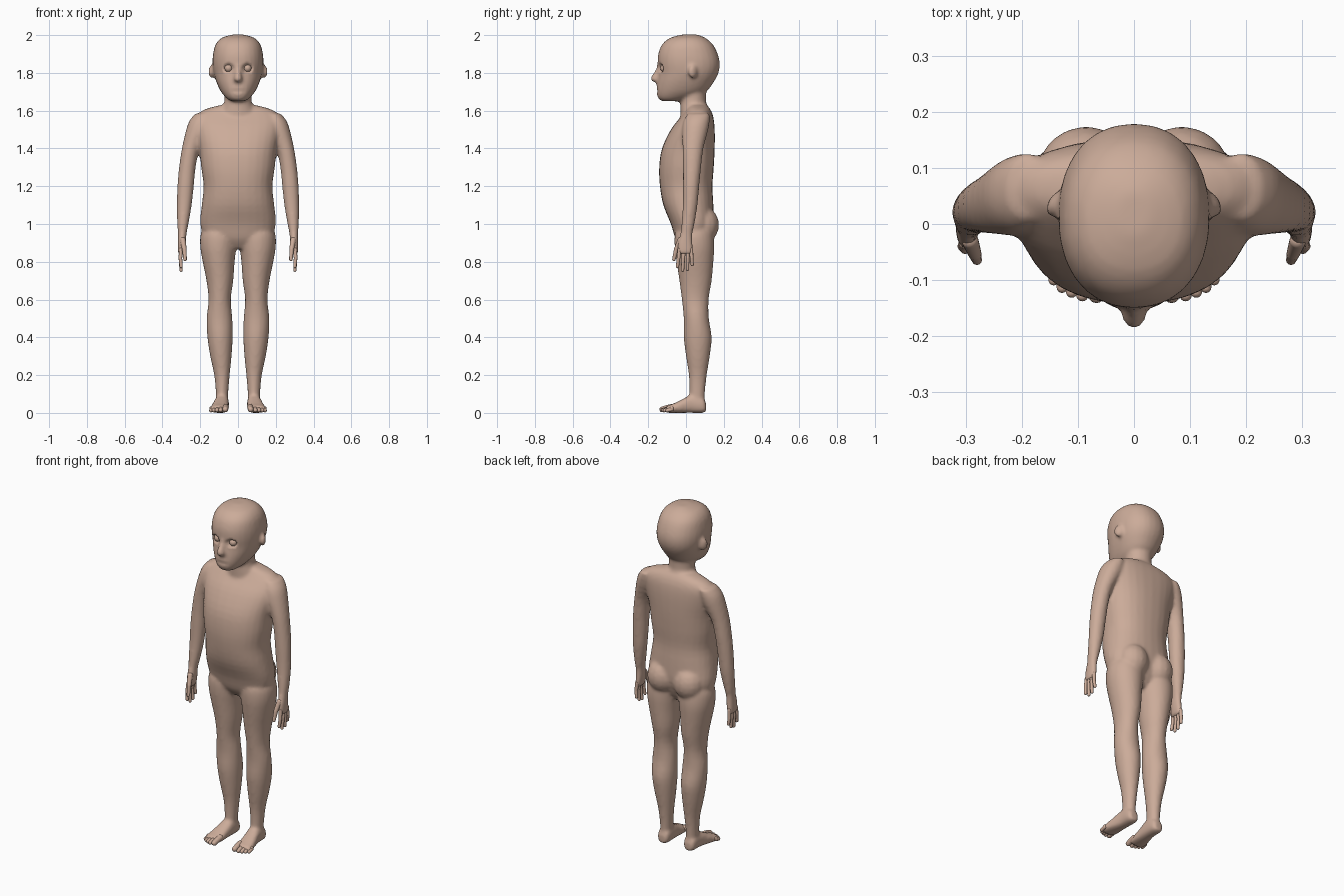
import bpy, bmesh, math
from mathutils import Vector, Matrix


def loft(bm, rows, side=1, power=2.0, along_y=False, n=28, sub=3):
    """Closed skin through rows of (level, x0, x1, d0, d1) bounds, splined between rows."""
    fine = []
    for i in range(len(rows) - 1):
        a, b, c, d = [rows[max(0, min(len(rows) - 1, i + k))] for k in (-1, 0, 1, 2)]
        for j in range(sub):
            t = j / sub
            fine.append([0.5 * (2 * q + (r - p) * t + (2 * p - 5 * q + 4 * r - s) * t * t
                         + (3 * q - p - 3 * r + s) * t ** 3) for p, q, r, s in zip(a, b, c, d)])
    fine.append(rows[-1])
    rings = []
    for lv, x0, x1, d0, d1 in fine:
        ring = []
        for k in range(n):
            c, s = math.cos(2 * math.pi * k / n), math.sin(2 * math.pi * k / n)
            x = (x0 + x1) / 2 + (x1 - x0) / 2 * math.copysign(abs(c) ** (2 / power), c)
            d = (d0 + d1) / 2 + (d1 - d0) / 2 * math.copysign(abs(s) ** (2 / power), s)
            ring.append(bm.verts.new((side * x, lv, d) if along_y else (side * x, d, lv)))
        rings.append(ring)
    faces = [bm.faces.new(rings[0]), bm.faces.new(rings[-1][::-1])]
    for r, q in zip(rings, rings[1:]):
        for k in range(n):
            m = (k + 1) % n
            faces.append(bm.faces.new((r[k], q[k], q[m], r[m])))
    bmesh.ops.recalc_face_normals(bm, faces=faces)


def ball(bm, loc, radii, rot=None):
    m = Matrix.Translation(loc) @ (rot or Matrix()) @ Matrix.Diagonal((*radii, 1))
    bmesh.ops.create_uvsphere(bm, u_segments=16, v_segments=10, radius=1, matrix=m)


def digit(bm, pts, r0, r1, side):
    """Tapered finger or toe with rounded joints."""
    pts = [Vector((side * p[0], p[1], p[2])) for p in pts]
    last = len(pts) - 1
    for i in range(last):
        a, b = pts[i], pts[i + 1]
        ra, rb = [r0 + (r1 - r0) * k / last for k in (i, i + 1)]
        rot = (b - a).to_track_quat('Z', 'Y').to_matrix().to_4x4()
        bmesh.ops.create_cone(bm, cap_ends=False, segments=16, radius1=ra, radius2=rb,
                              depth=(b - a).length, matrix=Matrix.Translation((a + b) / 2) @ rot)
        ball(bm, a, (ra,) * 3)
        ball(bm, b, (rb,) * 3)


def make(name, bm):
    me = bpy.data.meshes.new(name)
    bm.to_mesh(me)
    bm.free()
    ob = bpy.data.objects.new(name, me)
    bpy.context.collection.objects.link(ob)
    me.materials.append(skin)
    me.shade_smooth()
    return ob


def fuse(ob, voxel, steps):
    """Merge the overlapping parts into one smooth skin, evaluated once."""
    rm = ob.modifiers.new("fuse", 'REMESH')
    rm.mode, rm.voxel_size = 'VOXEL', voxel
    sm = ob.modifiers.new("soften", 'SMOOTH')
    sm.factor, sm.iterations = 0.5, steps
    dg = bpy.context.evaluated_depsgraph_get()
    me = bpy.data.meshes.new_from_object(ob.evaluated_get(dg))
    ob.modifiers.clear()
    ob.data = me
    me.materials.clear()
    me.materials.append(skin)


skin = bpy.data.materials.new("skin")
skin.diffuse_color = (0.60, 0.41, 0.32, 1)

bm = bmesh.new()
# Torso
loft(bm, [(0.87, -.09, .09, -.02, .09), (0.92, -.17, .17, -.055, .12), (1.0, -.2, .2, -.08, .145),
          (1.1, -.192, .192, -.12, .145), (1.2, -.182, .182, -.138, .14), (1.3, -.195, .195, -.142, .147),
          (1.4, -.205, .205, -.127, .152), (1.5, -.225, .225, -.08, .152), (1.565, -.225, .225, -.03, .145),
          (1.605, -.18, .18, .0, .13), (1.63, -.09, .09, .01, .11)], power=2.3)
# Neck
loft(bm, [(1.55, -.11, .11, -.03, .135), (1.61, -.088, .088, -.03, .12), (1.65, -.072, .072, -.03, .106),
          (1.75, -.075, .075, -.03, .11)])
# Head
loft(bm, [(1.65, -.035, .035, -.125, -.03), (1.665, -.06, .06, -.147, .02), (1.70, -.09, .09, -.156, .105),
          (1.75, -.114, .114, -.153, .146), (1.80, -.129, .129, -.146, .172), (1.85, -.135, .135, -.15, .179),
          (1.90, -.132, .132, -.147, .168), (1.95, -.119, .119, -.127, .143), (1.985, -.087, .087, -.085, .103),
          (2.003, -.03, .03, -.02, .06)], power=2.2)
# Nose
loft(bm, [(1.86, -.01, .01, -.15, -.12), (1.82, -.014, .014, -.16, -.12), (1.785, -.02, .02, -.182, -.12),
          (1.765, -.023, .023, -.189, -.12), (1.752, -.018, .018, -.172, -.12)], n=16)
for s in (1, -1):
    # Leg
    loft(bm, [(1.0, .03, .17, -.03, .13), (.95, .002, .197, -.058, .145), (.88, .008, .2, -.06, .15),
              (.8, .018, .187, -.05, .145), (.7, .025, .167, -.035, .136), (.6, .038, .156, -.022, .12),
              (.5, .03, .166, -.012, .121), (.4, .028, .162, -.012, .136), (.3, .034, .147, .0, .126),
              (.2, .044, .126, .015, .11), (.1, .052, .117, .018, .1), (.03, .055, .115, .01, .1)], s)
    # Buttock
    ball(bm, (s * .085, .085, .995), (.09, .09, .1))
    # Foot
    loft(bm, [(.106, .065, .105, .005, .05), (.09, .05, .12, 0, .08), (.03, .048, .124, 0, .095),
              (-.02, .05, .135, 0, .072), (-.065, .05, .146, 0, .05), (-.105, .056, .146, 0, .036)],
         s, 2.5, True)
    # Arm and palm
    loft(bm, [(1.585, .15, .225, .01, .125), (1.55, .14, .255, -.01, .125), (1.5, .15, .274, -.02, .118),
              (1.4, .203, .297, -.018, .092), (1.3, .224, .312, -.016, .08), (1.2, .234, .321, -.016, .07),
              (1.1, .245, .324, -.017, .061), (1.0, .262, .322, -.024, .045), (.95, .272, .318, -.03, .035),
              (.9, .276, .318, -.045, .036), (.86, .282, .318, -.046, .038), (.84, .288, .316, -.04, .032)], s)
    # Ear
    ball(bm, (s * .14, .036, 1.807), (.014, .026, .036), Matrix.Rotation(s * .5, 4, 'Z'))
body = make("body", bm)
fuse(body, .0095, 5)

# Eye sockets, mouth crease and flat soles
for v in body.data.vertices:
    x, y, z = v.co
    if y < -.08 and z > 1.65:
        d = math.hypot(abs(x) - .05, (z - 1.825) * 1.15) / .029
        if d < 1:
            v.co.y += .02 * (1 - d ** 4)
        m = abs(z - 1.703) / .012
        if m < 1 and abs(x) < .045:
            v.co.y += .005 * (1 - m) * (1 - (x / .045) ** 2)
    v.co.z = max(0, v.co.z)
body.data.shade_smooth()

for s, name in ((1, "left"), (-1, "right")):
    # Fingers: root y, tip y, tip z
    bm = bmesh.new()
    for y0, y1, z1 in ((-.034, -.045, .775), (-.011, -.018, .755), (.009, .008, .76), (.027, .033, .785)):
        digit(bm, [(.302, y0, .865), (.305, (y0 + y1) / 2, .82), (.301, y1, z1)], .0105, .0085, s)
    # Thumb
    digit(bm, [(.292, -.03, .915), (.284, -.052, .865), (.28, -.064, .812)], .015, .009, s)
    make("fingers_" + name, bm)
    # Toes: x, tip y, radius
    bm = bmesh.new()
    for x, y, r in ((.065, -.126, .0165), (.09, -.127, .012), (.109, -.121, .0115), (.126, -.113, .011),
                    (.141, -.1, .0105)):
        digit(bm, [(x, -.075, r + .014), (x + .001, y + .025, r + .009), (x + .002, y, r + .002)], r, r * .9, s)
    make("toes_" + name, bm)
    # Eyeball
    bm = bmesh.new()
    ball(bm, (s * .05, -.115, 1.825), (.021, .021, .021))
    make("eye_" + name, bm)
